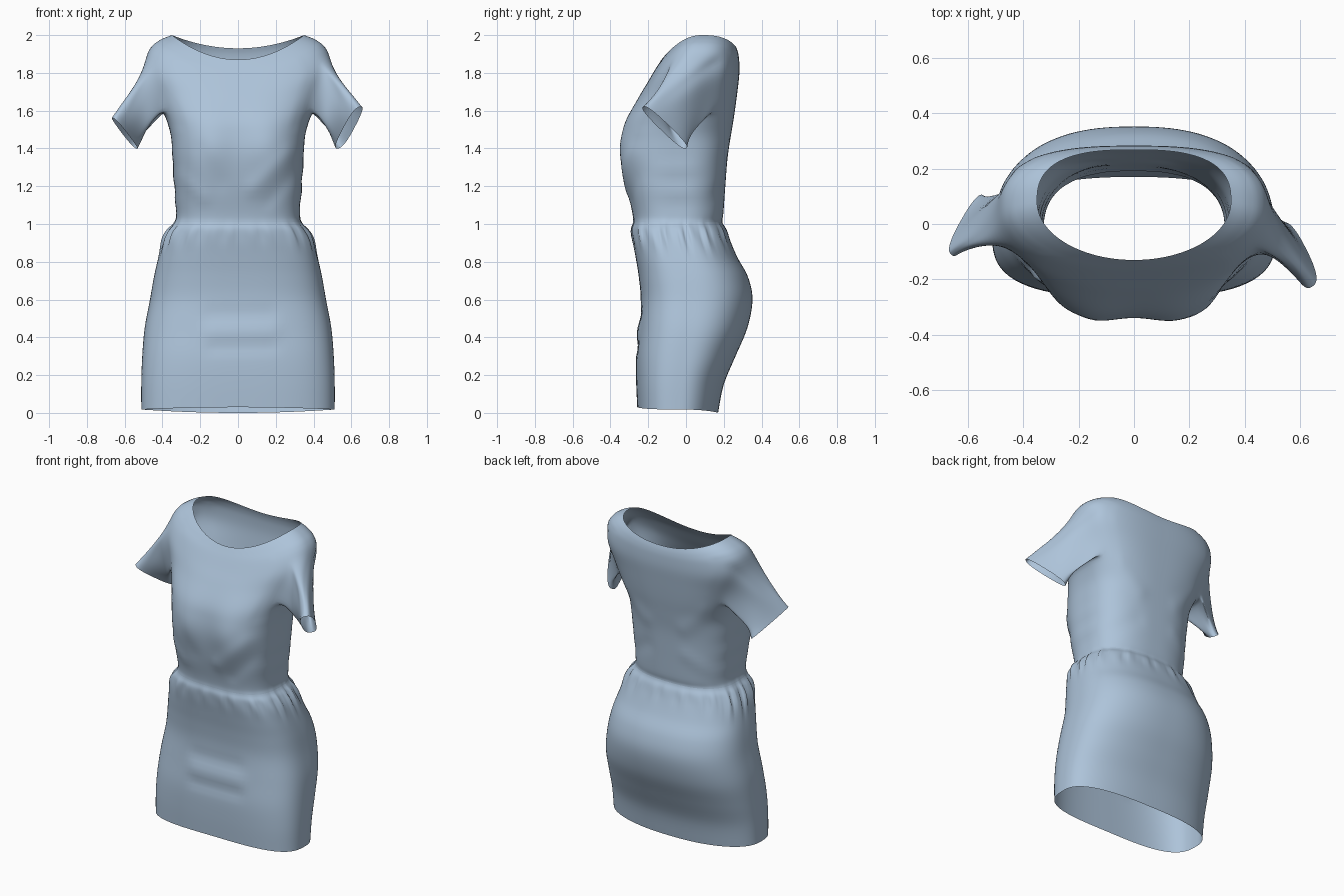
import bpy, bmesh, math
from mathutils import Vector

if "Cube" in bpy.data.objects:
    bpy.data.objects.remove(bpy.data.objects["Cube"])

N, SUB = 112, 5          # points around, rows between profile rings

# Lower profile: height, half width, front y, back y
LOWER = [(0.00, .512, -.258, .170), (0.15, .512, -.264, .200), (0.30, .507, -.264, .262),
         (0.45, .494, -.250, .325), (0.60, .466, -.240, .352), (0.72, .445, -.250, .328),
         (0.82, .422, -.266, .274), (0.91, .396, -.282, .234), (0.97, .366, -.288, .212),
         (1.01, .336, -.280, .192), (1.06, .328, -.284, .198), (1.20, .338, -.312, .208),
         (1.35, .347, -.326, .220), (1.47, .356, -.322, .238)]
# Upper profile: side x y z, front y z, back y z, front roundness
UPPER = [(.388, .03, 1.58, -.305, 1.56, .256, 1.58, 3.0),
         (.438, .04, 1.70, -.250, 1.67, .272, 1.70, 2.7),
         (.490, .05, 1.82, -.203, 1.75, .282, 1.79, 2.5),
         (.474, .06, 1.92, -.168, 1.81, .282, 1.86, 2.3),
         (.416, .07, 1.972, -.146, 1.845, .277, 1.90, 2.1),
         (.350, .08, 2.00, -.130, 1.87, .268, 1.93, 2.0)]
RINGS = []
for z, w, f, b in LOWER:
    lift = .03 * max(0, 1 - z / .3)
    RINGS.append((w, .4 * (f + b), z + lift * .6, f, z + lift, b, z, 3.0))
RINGS += UPPER
WAIST = 9 * SUB          # row of the waist seam

# Cloth folds: facing (-1 front, 1 back), start x z, end x z, width, height
FOLDS = [(-1, -.14, .52, .16, .525, .045, -.006), (-1, -.14, .43, .18, .435, .05, .008),
         (-1, -.14, .345, .18, .35, .03, -.006), (-1, .28, 1.38, .08, 1.19, .045, .010),
         (-1, .31, 1.28, .16, 1.12, .035, -.006), (-1, -.2, 1.40, -.1, 1.22, .05, -.005),
         (-1, -.31, 1.25, -.18, 1.14, .035, .006), (1, .30, 1.54, .14, 1.40, .05, .006),
         (1, -.30, 1.54, -.14, 1.40, .05, .006), (1, -.30, 1.12, -.14, 1.22, .045, .005),
         (1, .30, 1.12, .14, 1.22, .045, -.005)]


def bump(d, w):
    return math.exp(-(d / w) ** 2)


def catmull(i, t):
    a, b, c, d = (RINGS[min(max(i + k, 0), len(RINGS) - 1)] for k in (-1, 0, 1, 2))
    return [q + .5 * t * (r - p + t * (2 * p - 5 * q + 4 * r - s + t * (3 * (q - r) + s - p)))
            for p, q, r, s in zip(a, b, c, d)]


def seg_dist(x, z, ax, az, bx, bz):
    ex, ez = bx - ax, bz - az
    t = max(0, min(1, ((x - ax) * ex + (z - az) * ez) / (ex * ex + ez * ez)))
    return math.hypot(x - ax - t * ex, z - az - t * ez)


def surface_point(ring, th):
    sx, sy, sz, fy, fz, by, bz, nf = ring
    c, s = math.cos(th), math.sin(th)
    n = nf if s < 0 else 2.4 + .3 * max(0, min(1, (sz - .8) / .6))
    r = (abs(c) ** n + abs(s) ** n) ** (-1 / n)
    ey, ez = (fy, fz) if s < 0 else (by, bz)
    z = ez + (sz - ez) * min(1, (r * c) ** 2)
    # gathers under the waist seam, longer towards the sides
    fade = bump(z - .95, .05 + .03 * c * c) if z < .95 else bump(z - .95, .045)
    r *= 1 + fade * (.012 + .012 * c * c) * (math.sin(23 * th + 9 * z) + .7 * math.sin(37 * th + 1))
    # small side wrinkles in the bodice
    r *= 1 + .009 * c ** 8 * bump(z - 1.2, .15) * math.sin(48 * z + 2 * c)
    x, y = sx * r * c, sy + abs(ey - sy) * r * s
    face = max(0, min(1, abs(s) * 2 - .5))
    if s < 0:            # bust
        y -= .030 * face * bump(z - 1.40, .16) * (bump(x - .16, .13) + bump(x + .16, .13))
    for side, ax, az, bx, bz2, w, h in FOLDS:
        if side * s > 0:
            y += side * h * face * bump(seg_dist(x, z, ax, az, bx, bz2), w)
    return Vector((x, y, z))


def loft(bm, first, last):
    rows = []
    for k in range(first, last + 1):
        i = min(k // SUB, len(RINGS) - 2)
        ring = catmull(i, k / SUB - i)
        rows.append([bm.verts.new(surface_point(ring, 2 * math.pi * j / N)) for j in range(N)])
    return rows


def skin(bm, a, b):
    for j in range(len(a)):
        k = (j + 1) % len(a)
        bm.faces.new((a[j], a[k], b[k], b[j]))


cloth = bpy.data.materials.new("blue_cloth")
cloth.diffuse_color = (.42, .55, .70, 1)
cloth.use_nodes = True
cloth.node_tree.nodes["Principled BSDF"].inputs["Base Color"].default_value = cloth.diffuse_color


def finish(bm, name):
    bmesh.ops.recalc_face_normals(bm, faces=bm.faces)
    me = bpy.data.meshes.new(name)
    bm.to_mesh(me)
    bm.free()
    me.materials.append(cloth)
    for p in me.polygons:
        p.use_smooth = True
    bpy.context.collection.objects.link(bpy.data.objects.new(name, me))


# Skirt
bm = bmesh.new()
rows = loft(bm, 0, WAIST)
for a, b in zip(rows, rows[1:]):
    skin(bm, a, b)
finish(bm, "skirt")

# Bodice with armholes left open
bm = bmesh.new()
rows = loft(bm, WAIST, (len(RINGS) - 1) * SUB)
R0, R1, HALF = 14 * SUB - WAIST + 1, 17 * SUB - WAIST - 2, 10


def in_armhole(i, j):
    return R0 <= i < R1 and any((j - c + HALF) % N < 2 * HALF for c in (0, N // 2))


for i in range(len(rows) - 1):
    for j in range(N):
        if not in_armhole(i, j):
            k = (j + 1) % N
            bm.faces.new((rows[i][j], rows[i][k], rows[i + 1][k], rows[i + 1][j]))


def soft_pow(v, e):
    return math.copysign(abs(v) ** e, v)


# Sleeves lofted from each armhole to a flattened cuff
soft = []
for mid, sgn, top, low, thick in ((0, 1, (.645, -.225, 1.62), (.53, .0, 1.40), .042),
                                  (N // 2, -1, (-.66, -.11, 1.56), (-.54, .10, 1.40), .034)):
    col = lambda d: (mid - sgn * d) % N          # positive d runs towards the front
    loop = [rows[R1][col(d)] for d in range(0, HALF)]
    loop += [rows[i][col(HALF)] for i in range(R1, R0, -1)]
    loop += [rows[R0][col(d)] for d in range(HALF, -HALF, -1)]
    loop += [rows[i][col(-HALF)] for i in range(R0, R1)]
    loop += [rows[R1][col(d)] for d in range(-HALF, 0)]
    top, low = Vector(top), Vector(low)
    centre, long_axis = (top + low) / 2, (top - low) / 2
    start = sum((v.co for v in loop), Vector()) / len(loop)
    flat = (centre - start).cross(long_axis).normalized() * sgn
    steps = [(loop[k].co - loop[k - 1].co).length for k in range(len(loop))]
    total, run, cuff = sum(steps), 0, []
    for k in range(len(loop)):
        run += steps[k] if k else 0
        a = 2 * math.pi * run / total
        cuff.append((a, centre + long_axis * soft_pow(math.cos(a), .8)
                     + flat * thick * soft_pow(math.sin(a), .7)))
    base = [v.co.copy() for v in loop]
    prev, M = loop, 14
    for m in range(1, M + 1):
        t = m / M
        mid_axis = start.lerp(centre, t)
        ring = []
        for p, (a, q) in zip(base, cuff):
            co = p.lerp(q, t)
            # collapse quickly to a flat sleeve below the shoulder
            co -= flat * (co - mid_axis).dot(flat) * .5 * t ** .7 * (1 - t) * 1.6
            co += flat * .008 * math.sin(math.pi * t) * math.sin(3 * a + 4 * t)
            ring.append(bm.verts.new(co))
        skin(bm, prev, ring)
        if m < M:
            soft += ring
        prev = ring
    for i in range(R0 - 4, R1 + 5):
        soft += [rows[i][col(d)] for d in range(-HALF - 4, HALF + 5)]

# Relax the shoulder joins
soft = [v for v in set(soft) if v.link_faces and not v.is_boundary]
for _ in range(7):
    bmesh.ops.smooth_vert(bm, verts=soft, factor=.5, use_axis_x=True, use_axis_y=True, use_axis_z=True)
bmesh.ops.delete(bm, geom=[v for v in bm.verts if not v.link_faces], context='VERTS')
finish(bm, "bodice_with_sleeves")
